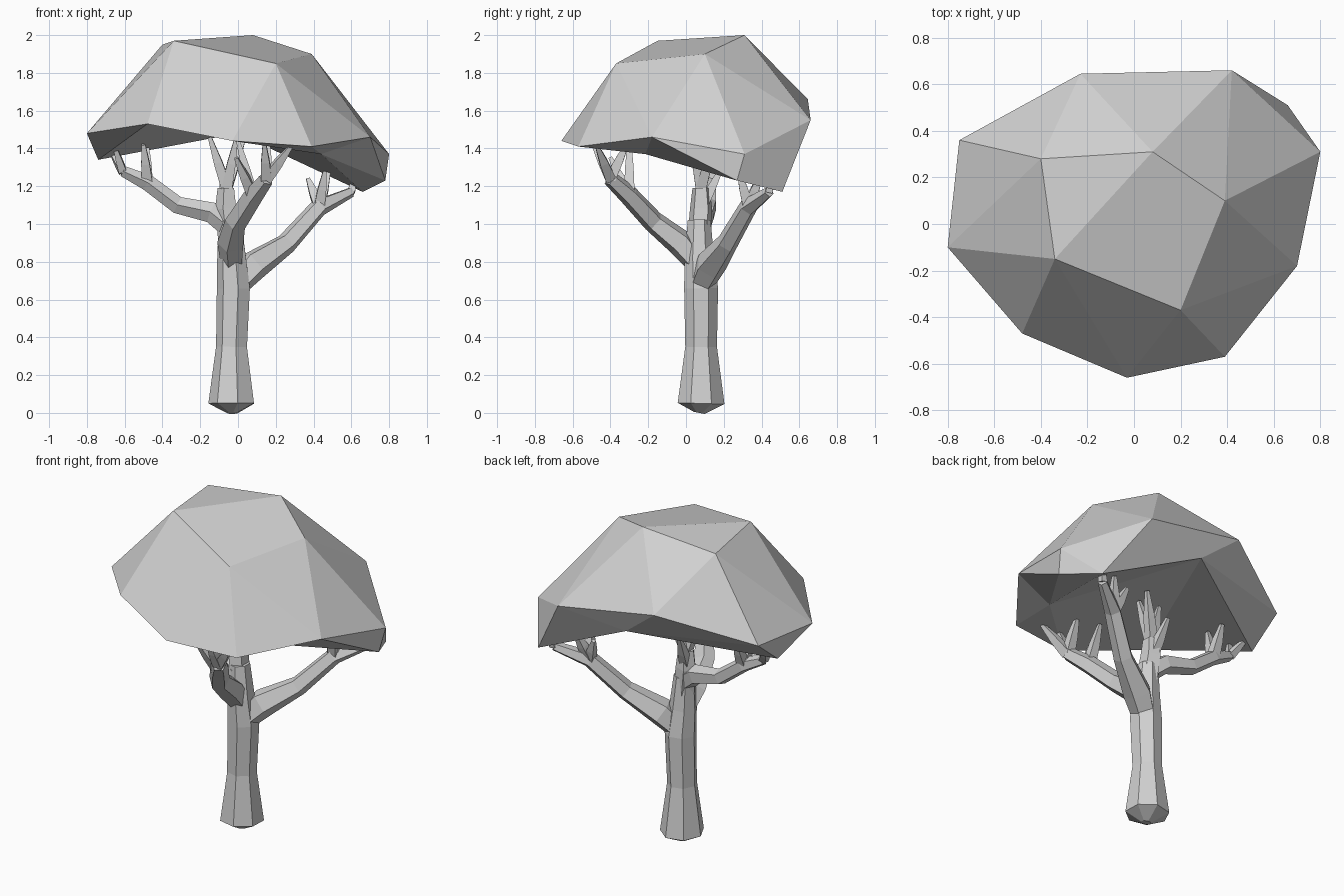
import bpy
import bmesh
from math import cos, sin, tau
from mathutils import Vector

old = bpy.data.objects.get("Cube")
if old:
    bpy.data.objects.remove(old)

# One plain colour for the whole tree
grey = bpy.data.materials.new("pale_grey")
grey.use_nodes = True
colour = (0.64, 0.64, 0.64, 1)
grey.diffuse_color = colour
shader = grey.node_tree.nodes["Principled BSDF"]
shader.inputs["Base Color"].default_value = colour
shader.inputs["Roughness"].default_value = 0.9


def finish(bm, name):
    bmesh.ops.recalc_face_normals(bm, faces=bm.faces)
    mesh = bpy.data.meshes.new(name)
    bm.to_mesh(mesh)
    bm.free()
    mesh.materials.append(grey)
    obj = bpy.data.objects.new(name, mesh)
    bpy.context.collection.objects.link(obj)


def tube(bm, path, radii, sides):
    """Tapered faceted limb through the path points, capped at both ends."""
    pts = [Vector(p) for p in path]
    rings = []
    side = Vector((1, 0, 0))
    for i, p in enumerate(pts):
        along = (pts[min(i + 1, len(pts) - 1)] - pts[max(i - 1, 0)]).normalized()
        side = (side - along * side.dot(along)).normalized()
        up = along.cross(side)
        rings.append([bm.verts.new(p + radii[i] * (side * cos(a) + up * sin(a)))
                      for a in (tau * (k + 0.5) / sides for k in range(sides))])
    for low, high in zip(rings, rings[1:]):
        for k in range(sides):
            n = (k + 1) % sides
            bm.faces.new((low[k], low[n], high[n], high[k]))
    bm.faces.new(rings[0])
    bm.faces.new(rings[-1])


def limb(name, path, radii, twigs):
    """Branch with twigs; each twig is (path index to start at, tip)."""
    bm = bmesh.new()
    tube(bm, path, radii, 5)
    for start, tip in twigs:
        a, b = Vector(path[start]), Vector(tip)
        r = min(radii[start], 0.04)
        tube(bm, [a, a.lerp(b, 0.5), b], [r, r * 0.8, 0.014], 4)
    finish(bm, name)


# Trunk with flared foot and blunt pointed underside
bm = bmesh.new()
tube(bm, [(-.03, .07, 0), (-.03, .08, .05), (-.03, .08, .35), (-.02, .08, .66),
          (-.03, .07, .82), (-.04, .07, 1.02)],
     [.03, .127, .086, .092, .08, .062], 7)
finish(bm, "trunk")

# Three main branches and an upright leader
limb("left_branch",
     [(-.01, .08, .68), (.08, .13, .78), (.26, .22, .9), (.43, .33, 1.09), (.6, .44, 1.17)],
     [.07, .085, .058, .05, .028],
     [(3, (.46, .28, 1.28)), (3, (.37, .38, 1.24)), (3, (.48, .4, 1.27)),
      (4, (.62, .46, 1.25))])
limb("front_branch",
     [(-.03, .07, .78), (-.035, -.03, .9), (-.01, -.17, 1.01), (.08, -.3, 1.15), (.15, -.4, 1.24)],
     [.06, .075, .06, .055, .042],
     [(4, (.28, -.47, 1.41)), (4, (.14, -.49, 1.42)), (3, (.0, -.3, 1.44)),
      (4, (.16, -.31, 1.43)), (3, (-.01, -.4, 1.35))])
limb("right_branch",
     [(-.04, .07, .98), (-.14, .1, 1.06), (-.32, .12, 1.1), (-.48, .12, 1.22), (-.61, .11, 1.28)],
     [.06, .058, .048, .045, .03],
     [(3, (-.5, .05, 1.42)), (3, (-.48, .2, 1.4)), (4, (-.65, .06, 1.4)),
      (4, (-.67, .18, 1.38))])
limb("leader",
     [(-.04, .07, .92), (-.06, .08, 1.08), (-.06, .08, 1.19)],
     [.065, .062, .048],
     [(2, (-.15, .04, 1.46)), (2, (-.01, .03, 1.45)), (2, (.03, .15, 1.45)),
      (1, (-.09, .19, 1.3))])

# Canopy corners: crown A-E, rim F-N and T, underside edge M and P-R, underside S
corner = {
    "A": (-.40, .28, 1.95), "B": (.08, .31, 2.0), "C": (.39, .10, 1.9),
    "D": (.20, -.37, 1.85), "E": (-.34, -.15, 1.97),
    "F": (-.75, .36, 1.50), "G": (-.80, -.10, 1.48), "H": (-.48, -.47, 1.53),
    "I": (-.03, -.66, 1.44), "J": (.39, -.57, 1.41), "K": (.70, -.18, 1.46),
    "L": (.80, .31, 1.37), "N": (.42, .66, 1.55), "T": (-.23, .645, 1.66),
    "M": (.66, .51, 1.17), "P": (.78, .27, 1.23), "Q": (-.74, .155, 1.34),
    "R": (0, .59, 1.48), "S": (.44, -.215, 1.37),
}
crown = "ABE BCDE"
sides = "AFG AGE EGH EHI EID DIJ DJK DKC CKL CLN CNB BNT BTA ATF"
skirt = "LNM LMP KLP NRM NTR TFR FQR FGQ"
under = "GHQ QHR HIR IRS IJS JKS KPS PMS MRS"
bm = bmesh.new()
vert = {k: bm.verts.new(p) for k, p in corner.items()}
for face in " ".join((crown, sides, skirt, under)).split():
    bm.faces.new([vert[k] for k in face])
finish(bm, "canopy")
